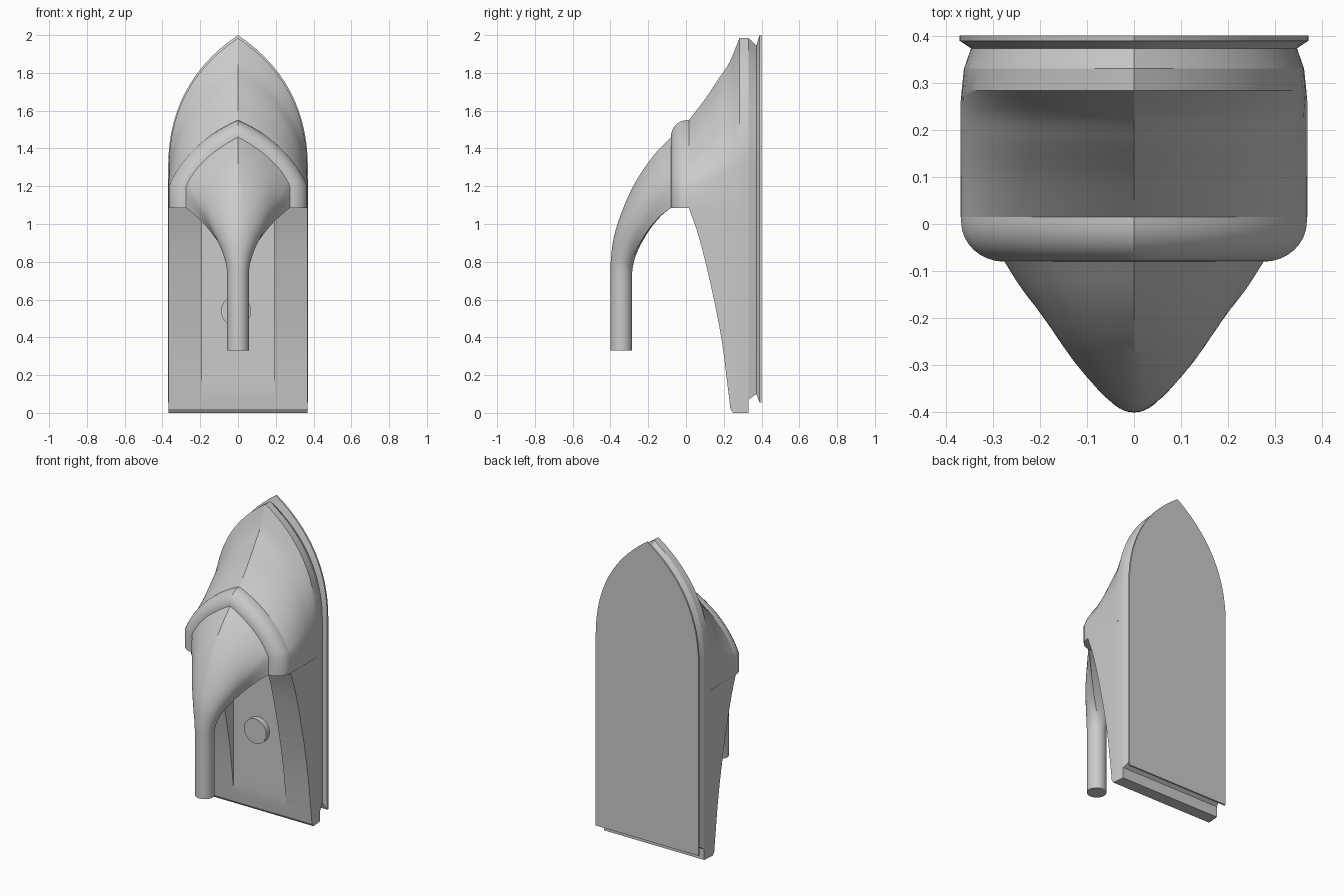
import bpy, bmesh, math

if "Cube" in bpy.data.objects:
    bpy.data.objects.remove(bpy.data.objects["Cube"])

grey = bpy.data.materials.new("light_grey")
grey.diffuse_color = (0.6, 0.6, 0.6, 1)
grey.use_nodes = True
grey.node_tree.nodes["Principled BSDF"].inputs["Base Color"].default_value = grey.diffuse_color


def loft(name, rings):
    """Skin a list of closed rings and cap both ends."""
    bm = bmesh.new()
    rows = [[bm.verts.new(p) for p in r] for r in rings]
    n = len(rows[0])
    for a, b in zip(rows, rows[1:]):
        for i in range(n):
            j = (i + 1) % n
            bm.faces.new((a[i], a[j], b[j], b[i]))
    bm.faces.new(rows[0][::-1])
    bm.faces.new(rows[-1])
    bmesh.ops.remove_doubles(bm, verts=bm.verts, dist=1e-5)
    bmesh.ops.recalc_face_normals(bm, faces=bm.faces)
    me = bpy.data.meshes.new(name)
    bm.to_mesh(me)
    bm.free()
    ob = bpy.data.objects.new(name, me)
    bpy.context.collection.objects.link(ob)
    me.materials.append(grey)
    bpy.ops.object.select_all(action='DESELECT')
    ob.select_set(True)
    bpy.context.view_layer.objects.active = ob
    bpy.ops.object.shade_smooth_by_angle(angle=math.radians(28))
    return ob


def mix(a, b, t):
    return [p + (q - p) * t for p, q in zip(a, b)]


def spline(keys, sub):
    """Catmull-Rom interpolation through tuples of numbers."""
    out = []
    for i in range(len(keys) - 1):
        p0, p1 = keys[max(i - 1, 0)], keys[i]
        p2, p3 = keys[i + 1], keys[min(i + 2, len(keys) - 1)]
        for k in range(sub):
            t = k / sub
            out.append([0.5 * (2 * b + (c - a) * t + (2 * a - 5 * b + 4 * c - d) * t * t
                               + (3 * b - a - 3 * c + d) * t ** 3)
                        for a, b, c, d in zip(p0, p1, p2, p3)])
    return out + [list(keys[-1])]


def half_arch(a, n=14):
    """Half of a pointed arch: a = apex z, control x, control z, width, spring z."""
    top, cx, cz, w, s = a
    return [(2 * t * (1 - t) * cx + t * t * w,
             (1 - t) ** 2 * top + 2 * t * (1 - t) * cz + t * t * s)
            for t in (i / n for i in range(n + 1))]


def arch_ring(a, y, base):
    h = half_arch(a) + [(a[3], base)]
    return [(x, y, z) for x, z in h] + [(-x, y, z) for x, z in h[:0:-1]]


BEAK = (1.46, 0.21, 1.35, 0.275, 1.20)
COLLAR = (1.55, 0.27, 1.43, 0.367, 1.20)
RIM = (1.985, 0.365, 1.74, 0.366, 1.30)
BASE = 1.085

# Rounded collar
rings = []
for i in range(9):
    t = math.pi / 2 * i / 8
    rings.append(arch_ring(mix(BEAK, COLLAR, math.sin(t)), -0.08 + 0.085 * (1 - math.cos(t)), BASE))
rings.append(arch_ring(COLLAR, 0.018, BASE))
loft("collar", rings)

# Hood rising from the collar to the rim
rings = [arch_ring(mix(COLLAR, RIM, (z - 1.55) / 0.435), y, BASE)
         for y, z in spline([(0.015, 1.55), (0.10, 1.66), (0.17, 1.765),
                             (0.23, 1.855), (0.283, 1.985)], 4)]
rings.append(arch_ring((1.985, 0.361, 1.74, 0.361, 1.30), 0.33, BASE))
loft("hood", rings)

# Grooved back plate
loft("back_plate", [
    arch_ring((1.985, 0.361, 1.74, 0.361, 1.30), 0.33, 0.07),
    arch_ring((1.945, 0.346, 1.71, 0.346, 1.29), 0.373, 0.10),
    arch_ring((2.00, 0.37, 1.75, 0.37, 1.30), 0.389, 0.055),
    arch_ring((2.00, 0.37, 1.75, 0.37, 1.30), 0.40, 0.055)])

# Lower body: two curved cheeks with a channel between them
rings = []
curve = spline([(0.015, 1.085), (0.07, 0.925), (0.135, 0.66), (0.188, 0.39),
                (0.222, 0.13), (0.235, 0.02)], 4) + [[0.25, 0.0]]
for yf, z in curve:
    fl = max(yf, 0.225)
    h = [(0.361, 0.33), (0.368, 0.26), (0.368, yf), (0.19, yf), (0.19, fl)]
    rings.append([(x, y, z) for x, y in h] + [(-x, y, z) for x, y in h[::-1]])
loft("lower_body", rings)

# Beak: pointed arch section turning into a round rod
arch = half_arch((1.0, 0.76, 0.707, 1.0, 0.307), 12)
arch += [(1, 0.15), (1, 0), (0.66, 0), (0.33, 0), (0, 0)]
count = len(arch) - 1
circle = [(math.sin(math.pi * i / count), 0.5 + 0.5 * math.cos(math.pi * i / count))
          for i in range(count + 1)]
# top y, top z, bottom y, bottom z, half width, roundness
keys = [(-0.08, 1.46, -0.08, 1.085, 0.275, 0),
        (-0.17, 1.365, -0.13, 1.045, 0.24, 0.1),
        (-0.26, 1.235, -0.185, 0.98, 0.195, 0.3),
        (-0.33, 1.09, -0.235, 0.90, 0.145, 0.55),
        (-0.38, 0.94, -0.267, 0.83, 0.095, 0.8),
        (-0.397, 0.82, -0.282, 0.77, 0.065, 1),
        (-0.40, 0.74, -0.285, 0.74, 0.058, 1)]
rings = []
for ty, tz, by, bz, w, m in spline(keys, 4) + [[-0.40, 0.33, -0.285, 0.33, 0.058, 1]]:
    h = []
    for a, c in zip(arch, circle):
        u, v = mix(a, c, m)
        h.append((u * w, by + v * (ty - by), bz + v * (tz - bz)))
    rings.append(h + [(-x, y, z) for x, y, z in h[-2:0:-1]])
loft("beak_and_rod", rings)

# Round button in the channel
loft("button", [[(-0.01 + 0.08 * math.cos(i * math.pi / 16), y, 0.54 + 0.08 * math.sin(i * math.pi / 16))
                 for i in range(32)] for y in (0.19, 0.23)])
